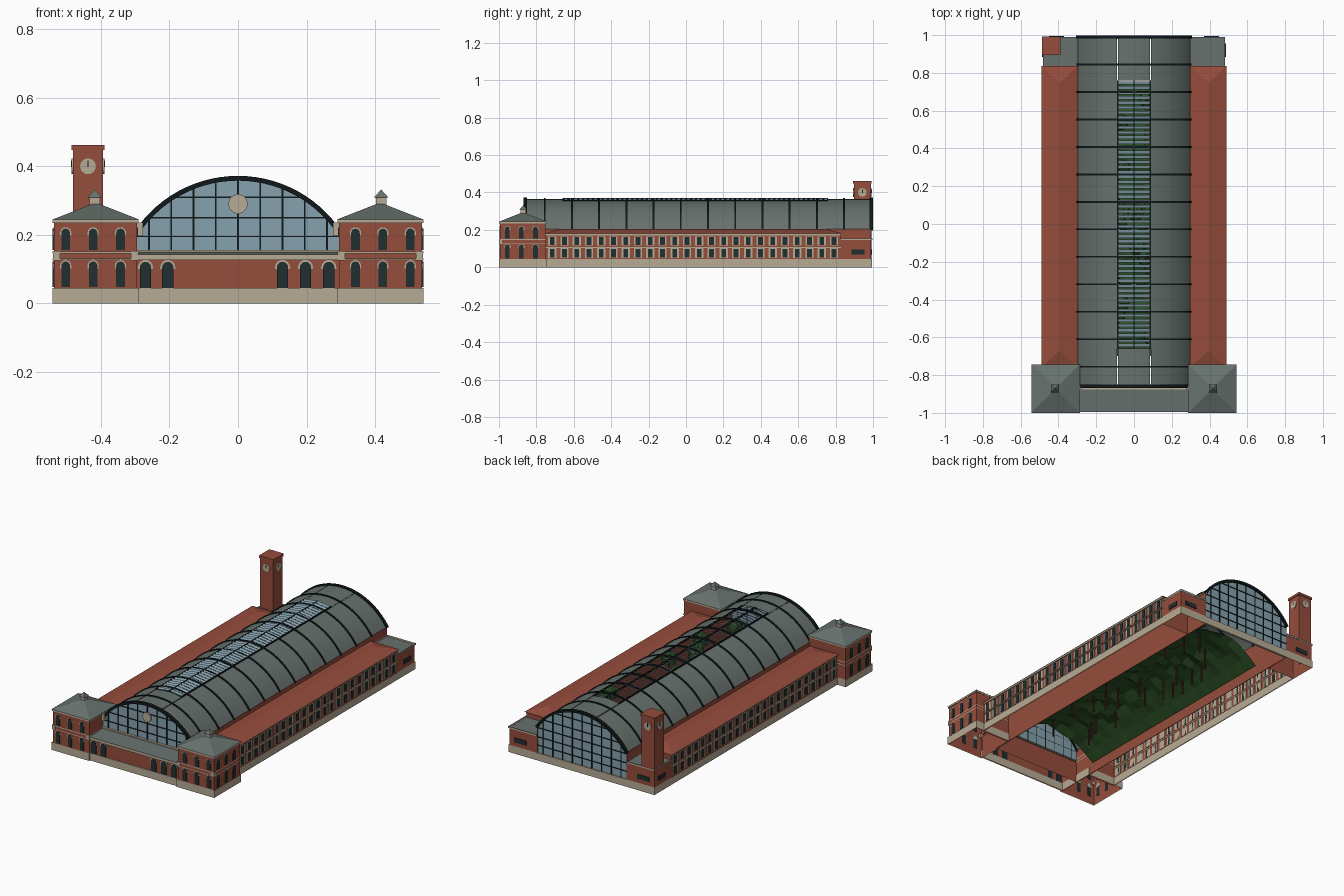
import bpy, bmesh, math, random
from mathutils import Vector

random.seed(4)
default_cube = bpy.data.objects.get("Cube")
if default_cube:
    bpy.data.objects.remove(default_cube)


def material(name, red, green, blue):
    """Flat colour from display values."""
    colour = [(channel / 255) ** 2.2 for channel in (red, green, blue)] + [1]
    mat = bpy.data.materials.new(name)
    mat.use_nodes = True
    mat.diffuse_color = colour
    mat.node_tree.nodes["Principled BSDF"].inputs["Base Color"].default_value = colour
    return mat


BRICK = material("red brick", 148, 78, 62)
STONE = material("pale stone", 182, 170, 148)
SLATE = material("grey roofing", 103, 113, 109)
GLASS = material("blue glass", 133, 160, 172)
DARK = material("dark window", 38, 50, 52)
IRON = material("black iron", 24, 31, 32)
LEAF = material("tree green", 48, 82, 42)
BARK = material("bark brown", 78, 44, 36)

HALF, SPRING, RADIUS, CENTRE = 0.3, 0.2, 0.355, 0.01
FRONT, REAR = -0.86, 0.99
RIBS = [FRONT] + [0.845 - 0.1455 * i for i in range(12)] + [REAR]


def arch(x, rise=0):
    return CENTRE + math.sqrt((RADIUS + rise) ** 2 - x * x)


def finish(name, bm, mat, smooth=False):
    bmesh.ops.recalc_face_normals(bm, faces=bm.faces)
    mesh = bpy.data.meshes.new(name)
    bm.to_mesh(mesh)
    bm.free()
    mesh.materials.append(mat)
    for poly in mesh.polygons:
        poly.use_smooth = smooth
    obj = bpy.data.objects.new(name, mesh)
    bpy.context.collection.objects.link(obj)
    return obj


def box(bm, xs, ys, zs, floor=True, top=True):
    v = [bm.verts.new((x, y, z)) for z in zs for y in ys for x in xs]
    sides = [(0, 1, 5, 4), (1, 3, 7, 5), (3, 2, 6, 7), (2, 0, 4, 6)]
    for face in sides + [(0, 2, 3, 1)] * floor + [(4, 5, 7, 6)] * top:
        bm.faces.new([v[i] for i in face])


def hip(bm, xs, ys, eave, peak, inset):
    """Hipped roof; its ridge runs along y."""
    mid = sum(xs) / 2
    a, b, c, d = [bm.verts.new((x, y, eave)) for x, y in
                  ((xs[0], ys[0]), (xs[1], ys[0]), (xs[1], ys[1]), (xs[0], ys[1]))]
    p, q = [bm.verts.new((mid, y, peak)) for y in (ys[0] + inset, ys[1] - inset)]
    for face in ((a, b, p), (b, c, q, p), (c, d, q), (d, a, p, q)):
        bm.faces.new(face)


def plate(bm, outline, axis, sign, pos, thick=0.004):
    """Extrude a (u, z) outline out of a wall that faces sign * axis."""
    def at(u, z, d):
        return (pos + sign * d, u, z) if axis == "x" else (u, pos + sign * d, z)
    rings = [[bm.verts.new(at(u, z, d)) for u, z in outline] for d in (-0.002, thick)]
    bm.faces.new(rings[0])
    bm.faces.new(rings[1])
    n = len(outline)
    for i in range(n):
        j = (i + 1) % n
        bm.faces.new((rings[0][i], rings[0][j], rings[1][j], rings[1][i]))


def rect(u, width, low, high):
    h = width / 2
    return [(u - h, low), (u + h, low), (u + h, high), (u - h, high)]


def round_top(u, width, low, high):
    h = width / 2
    curve = [(u + h * math.cos(t * math.pi / 8), high - h + h * math.sin(t * math.pi / 8))
             for t in range(9)]
    return [(u - h, low), (u + h, low)] + curve


def disc(u, z, r):
    return [(u + r * math.cos(t * math.pi / 12), z + r * math.sin(t * math.pi / 12))
            for t in range(24)]


def span(sign, inner, outer):
    return sorted((sign * inner, sign * outer))


walls, trim, panes, base, brick_roof, slate_roof = [bmesh.new() for _ in range(6)]

# Side wings, rear blocks and front pavilions, mirrored
for s in (-1, 1):
    wing, rear_x, pav = span(s, HALF, 0.48), span(s, HALF, 0.482), span(s, 0.295, 0.537)
    box(walls, wing, (-0.76, 0.83), (0, 0.18), floor=False, top=False)
    box(walls, rear_x, (0.83, REAR), (0, 0.145), floor=False, top=False)
    box(walls, pav, (-0.994, -0.75), (0, 0.236), floor=False, top=False)
    box(walls, span(s, 0.296, HALF), (FRONT, REAR), (0, 0.204))
    hip(brick_roof, span(s, 0.298, 0.49), (-0.76, 0.836), 0.18, 0.206, 0.09)
    box(slate_roof, rear_x, (0.83, REAR), (0.14, 0.148))
    hip(slate_roof, span(s, 0.287, 0.543), (-1, -0.744), 0.244, 0.294, 0.126)

    # Stone plinths and bands
    for xs, ys in ((span(s, 0.478, 0.486), (-0.76, 0.83)), (span(s, HALF, 0.486), (0.83, 0.994)),
                   (span(s, 0.291, 0.542), (-1, -0.746))):
        box(base, xs, ys, (0, 0.045), floor=False, top=False)
    for low, high in ((0.104, 0.109), (0.171, 0.181)):
        box(trim, span(s, 0.478, 0.486), (-0.75, 0.83), (low, high))
    box(trim, span(s, HALF, 0.487), (0.828, 0.996), (0.145, 0.155), floor=False, top=False)
    for low, high in ((0.127, 0.131), (0.146, 0.151), (0.234, 0.245)):
        box(trim, span(s, 0.291, 0.541), (-0.999, -0.746), (low, high), floor=False, top=False)
    for x in (0.302, 0.53):
        box(trim, span(s, x - 0.01, x + 0.01), (-0.999, -0.985), (0.125, 0.152))

    # Wing windows in stone frames
    for i in range(24):
        y = -0.715 + 0.0655 * i
        for low, high in ((0.05, 0.102), (0.117, 0.166)):
            plate(trim, rect(y, 0.045, low, high), "x", s, s * 0.48, 0.003)
            plate(panes, rect(y, 0.026, low + 0.003, high - 0.004), "x", s, s * 0.48, 0.006)

    # Pavilion windows with round heads
    for low, high in ((0.047, 0.122), (0.155, 0.218)):
        for step in (-1, 0, 1):
            for bm, extra, thick in ((trim, 0.004, 0.002), (panes, 0, 0.004)):
                x, y = s * 0.423 + step * 0.08, -0.88 + step * 0.075
                sill = low if extra == 0 else high - 0.02
                plate(bm, round_top(x, 0.025 + 2 * extra, sill, high + extra), "y", -1, -0.994, thick)
                plate(bm, round_top(y, 0.025 + 2 * extra, sill, high + extra), "x", s, s * 0.537, thick)

    # Roof lanterns
    box(trim, span(s, 0.403, 0.433), (-0.885, -0.855), (0.275, 0.31))
    hip(slate_roof, span(s, 0.397, 0.439), (-0.891, -0.849), 0.309, 0.332, 0.021)
    box(trim, span(s, 0.278, 0.294), (-0.88, -0.86), (0.196, 0.236))

    # Low windows of the rear blocks
    plate(panes, rect(s * 0.41, 0.08, 0.068, 0.095), "y", 1, REAR)
    plate(panes, rect(0.92, 0.07, 0.068, 0.095), "x", s, s * 0.482)

# Front entrance range
box(walls, (-HALF, HALF), (-0.985, FRONT), (0, 0.13), floor=False, top=False)
box(base, (-HALF, HALF), (-0.992, -0.98), (0, 0.045), floor=False)
box(trim, (-HALF, HALF), (-0.995, -0.98), (0.126, 0.142))
box(trim, (-HALF, HALF), (-0.875, -0.862), (0.142, 0.156))
slope = [slate_roof.verts.new(p) for p in
         ((-HALF, -0.995, 0.142), (HALF, -0.995, 0.142), (HALF, FRONT, 0.15), (-HALF, FRONT, 0.15))]
slate_roof.faces.new(slope)
for x in (-0.27, -0.205, 0.13, 0.197, 0.265):
    plate(trim, round_top(x, 0.044, 0.1, 0.127), "y", -1, -0.985, 0.003)
    plate(panes, round_top(x, 0.033, 0.045, 0.121), "y", -1, -0.985, 0.006)
box(base, (-HALF, HALF), (0.98, 0.994), (0, 0.045))

# Clock tower
tower_x, tower_y = (-0.482, -0.394), (0.898, 0.988)
box(walls, tower_x, tower_y, (0.1, 0.45), floor=False)
box(walls, (-0.486, -0.39), (0.894, 0.992), (0.447, 0.462))
hands = bmesh.new()
for axis, sign, pos, mid in (("x", -1, tower_x[0], 0.943), ("x", 1, tower_x[1], 0.943),
                             ("y", -1, tower_y[0], -0.438), ("y", 1, tower_y[1], -0.438)):
    plate(trim, disc(mid, 0.4, 0.023), axis, sign, pos)
    plate(hands, rect(mid, 0.004, 0.398, 0.417), axis, sign, pos, 0.006)

# Gable clock
plate(trim, disc(0, 0.29, 0.028), "y", -1, FRONT, 0.009)

finish("brick_walls", walls, BRICK)
finish("stone_trim", trim, STONE)
finish("stone_plinth", base, STONE)
finish("windows", panes, DARK)
finish("wing_roofs", brick_roof, BRICK)
finish("slate_roofs", slate_roof, SLATE)
finish("clock_hands", hands, IRON)

# Arched hall roof, open along the skylight
roof = bmesh.new()
for x0, x1, y0, y1 in ((-HALF, -0.09, FRONT, REAR), (0.09, HALF, FRONT, REAR),
                       (-0.086, 0.086, FRONT, -0.66), (-0.086, 0.086, 0.76, REAR)):
    row = []
    for i in range(11):
        x = x0 + (x1 - x0) * i / 10
        row.append([roof.verts.new((x, y, arch(x))) for y in (y0, y1)])
    for (a, b), (c, d) in zip(row, row[1:]):
        roof.faces.new((a, b, d, c))
finish("hall_roof", roof, SLATE, smooth=True)

# Iron ribs, skylight rails and gable bars
iron = bmesh.new()
for y in RIBS:
    end = y in (FRONT, REAR)
    wide, rise = (0.009, 0.007) if end else (0.005, 0.005)
    angles = [math.asin(HALF / RADIUS) * (i / 14 - 1) for i in range(29)]
    rings = [[iron.verts.new((r * math.sin(a), y + w, CENTRE + r * math.cos(a)))
              for r, w in ((RADIUS - rise, -wide), (RADIUS + rise, -wide),
                           (RADIUS + rise, wide), (RADIUS - rise, wide))] for a in angles]
    for p, q in zip(rings, rings[1:]):
        for i in range(4):
            j = (i + 1) % 4
            iron.faces.new((p[i], p[j], q[j], q[i]))
for x in (-0.086, 0, 0.086):
    box(iron, (x - 0.003, x + 0.003), (-0.66, 0.76), (arch(x) - 0.004, arch(x) + 0.006))

# Glazed gables
glass = bmesh.new()
for y, sign, low, levels in ((FRONT, -1, 0.14, (0.195, 0.25, 0.31)),
                             (REAR - 0.004, 1, 0.04, (0.09, 0.14, 0.195, 0.25, 0.31))):
    curve = [(HALF * (1 - i / 12), arch(HALF * (1 - i / 12))) for i in range(25)]
    plate(glass, [(-HALF, low), (HALF, low)] + curve, "y", sign, y, 0.001)
    for i in range(-4, 5):
        x = i * 0.065
        plate(iron, rect(x, 0.005, low, arch(x)), "y", sign, y, 0.005)
    for z in levels:
        reach = min(HALF, math.sqrt(RADIUS ** 2 - (z - CENTRE) ** 2))
        plate(iron, rect(0, 2 * reach, z - 0.002, z + 0.002), "y", sign, y, 0.005)
finish("hall_ironwork", iron, IRON)
finish("gable_glass", glass, GLASS)

# Skylight louvres with open gaps
louvres = bmesh.new()
for i in range(54):
    y = -0.65 + i * 0.0262
    for x0, x1 in ((-0.084, -0.003), (0.003, 0.084)):
        low = [louvres.verts.new((x, y, arch(x) + 0.001)) for x in (x0, x1)]
        high = [louvres.verts.new((x, y + 0.017, arch(x) + 0.006)) for x in (x1, x0)]
        louvres.faces.new(low + high)
finish("skylight_louvres", louvres, GLASS)

# Planted mound and trees inside the hall
mound = bmesh.new()
bmesh.ops.create_grid(mound, x_segments=10, y_segments=30, size=1)
for v in mound.verts:
    x, y = v.co.x, v.co.y
    bump = random.uniform(-0.02, 0.02) * (1 - abs(x))
    v.co = Vector((x * 0.28, y * 0.72 + 0.02, 0.05 + 0.12 * (1 - x * x) + bump))
finish("planted_mound", mound, LEAF)
trunks, crowns = bmesh.new(), bmesh.new()
for i in range(22):
    x, y = random.uniform(-0.17, 0.17), -0.6 + i * 0.06
    box(trunks, (x - 0.004, x + 0.004), (y - 0.004, y + 0.004), (0.04, 0.24))
    new = bmesh.ops.create_icosphere(crowns, subdivisions=1, radius=0.05)["verts"]
    bmesh.ops.translate(crowns, verts=new, vec=(x, y, 0.25))
finish("tree_trunks", trunks, BARK)
finish("tree_crowns", crowns, LEAF)
